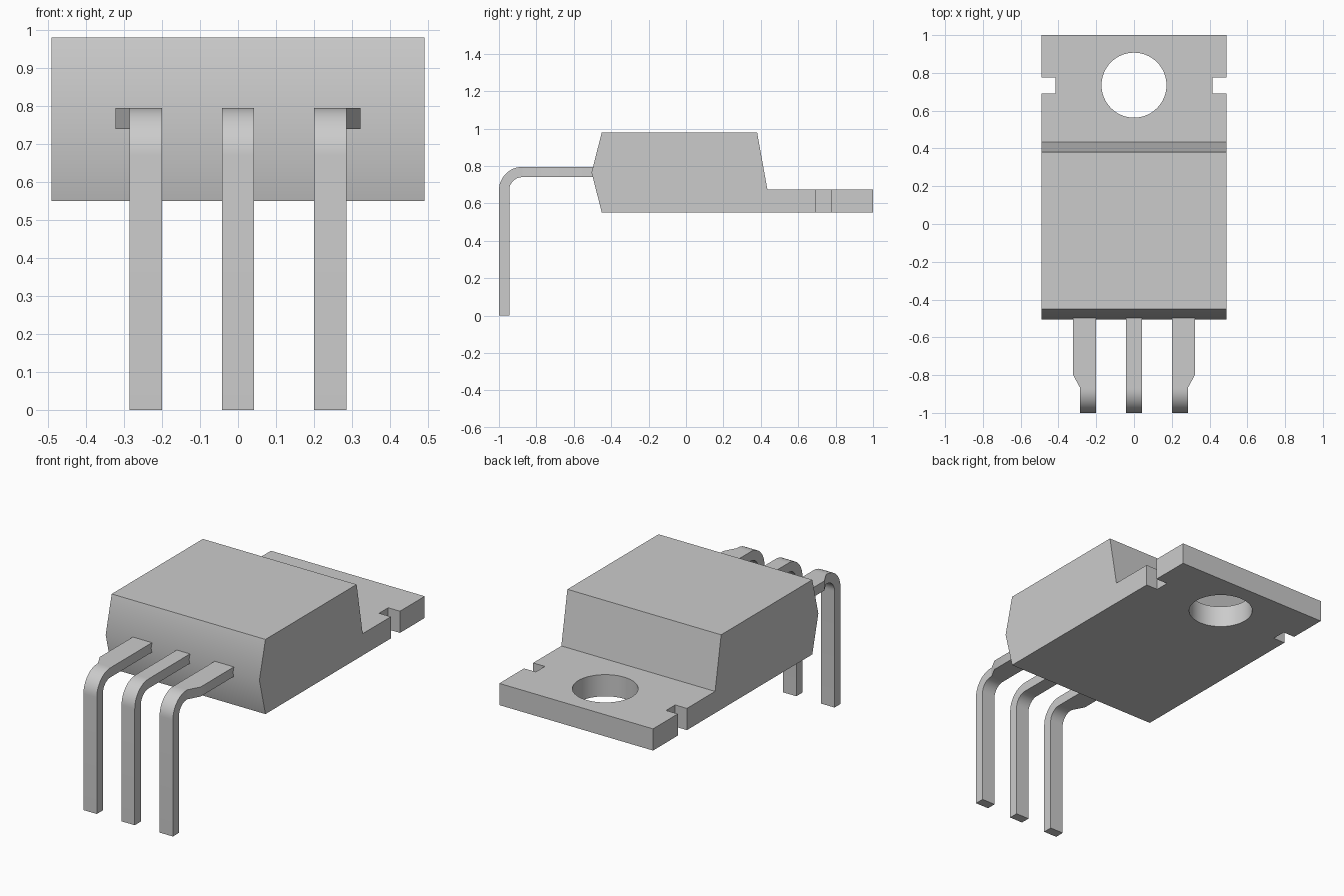
import bpy, bmesh, math

if "Cube" in bpy.data.objects:
    bpy.data.objects.remove(bpy.data.objects["Cube"], do_unlink=True)

grey = bpy.data.materials.new("plain grey")
grey.use_nodes = True
grey.diffuse_color = (0.6, 0.6, 0.6, 1)
grey.node_tree.nodes["Principled BSDF"].inputs["Base Color"].default_value = (0.6, 0.6, 0.6, 1)


def add_object(name, bm):
    bmesh.ops.recalc_face_normals(bm, faces=bm.faces)
    mesh = bpy.data.meshes.new(name)
    bm.to_mesh(mesh)
    bm.free()
    mesh.materials.append(grey)
    obj = bpy.data.objects.new(name, mesh)
    bpy.context.scene.collection.objects.link(obj)
    return obj


def activate(obj):
    bpy.ops.object.select_all(action='DESELECT')
    obj.select_set(True)
    bpy.context.view_layer.objects.active = obj


def smooth(obj):
    activate(obj)
    bpy.ops.object.shade_smooth_by_angle(angle=math.radians(35))


def cut(target, cutter):
    cutter.hide_render = True
    activate(target)
    mod = target.modifiers.new("cut", 'BOOLEAN')
    mod.operation = 'DIFFERENCE'
    mod.solver = 'EXACT'
    mod.object = cutter
    bpy.ops.object.modifier_apply(modifier=mod.name)
    bpy.data.objects.remove(cutter, do_unlink=True)


def extrude_profile(name, points, half_width):
    """Extrude a (y, z) side profile across x."""
    bm = bmesh.new()
    face = bm.faces.new([bm.verts.new((-half_width, y, z)) for y, z in points])
    moved = bmesh.ops.extrude_face_region(bm, geom=[face])["geom"]
    verts = [v for v in moved if isinstance(v, bmesh.types.BMVert)]
    bmesh.ops.translate(bm, verts=verts, vec=(2 * half_width, 0, 0))
    return add_object(name, bm)


def box(name, centre, size):
    bm = bmesh.new()
    bmesh.ops.create_cube(bm, size=1)
    bmesh.ops.scale(bm, verts=bm.verts, vec=size)
    bmesh.ops.translate(bm, verts=bm.verts, vec=centre)
    return add_object(name, bm)


# Body with the mounting tab
body = extrude_profile("body_and_tab", [
    (-0.45, 0.55), (-0.505, 0.765), (-0.45, 0.98), (0.38, 0.98),
    (0.435, 0.675), (1, 0.675), (1, 0.55)], 0.49)

# Mounting hole
bm = bmesh.new()
bmesh.ops.create_cone(bm, cap_ends=True, segments=64, radius1=0.172, radius2=0.172, depth=0.4)
bmesh.ops.translate(bm, verts=bm.verts, vec=(0, 0.735, 0.61))
cut(body, add_object("hole_cutter", bm))

# Side notches in the tab
for side in (-1, 1):
    cut(body, box("notch_cutter", (side * 0.49, 0.733, 0.61), (0.15, 0.083, 0.4)))
smooth(body)


# Bent leads
def lead(name, inner_x, outer_x, wide_x, side=1):
    bend_y, bend_z, r_out, r_in = -0.875, 0.67, 0.125, 0.07
    # Each station: outer (y, z), inner (y, z), far edge x
    stations = [((y, bend_z + r_out), (y, bend_z + r_in), x)
                for y, x in ((-0.48, wide_x), (-0.8, wide_x), (-0.868, outer_x))]
    steps = 12
    for i in range(steps + 1):
        a = math.pi / 2 * (1 + i / steps)
        c, s = math.cos(a), math.sin(a)
        stations.append(((bend_y + r_out * c, bend_z + r_out * s),
                         (bend_y + r_in * c, bend_z + r_in * s), outer_x))
    stations.append(((bend_y - r_out, 0), (bend_y - r_in, 0), outer_x))
    bm = bmesh.new()
    rings = []
    for top, under, far in stations:
        rings.append([bm.verts.new((side * x, *p)) for x, p in
                      ((inner_x, top), (far, top), (far, under), (inner_x, under))])
    for a, b in zip(rings, rings[1:]):
        for k in range(4):
            n = (k + 1) % 4
            bm.faces.new((a[k], a[n], b[n], b[k]))
    bm.faces.new(rings[0])
    bm.faces.new(rings[-1])
    smooth(add_object(name, bm))


lead("middle_lead", -0.042, 0.042, 0.042)
lead("left_lead", 0.2, 0.285, 0.322)
lead("right_lead", 0.2, 0.285, 0.322, side=-1)
